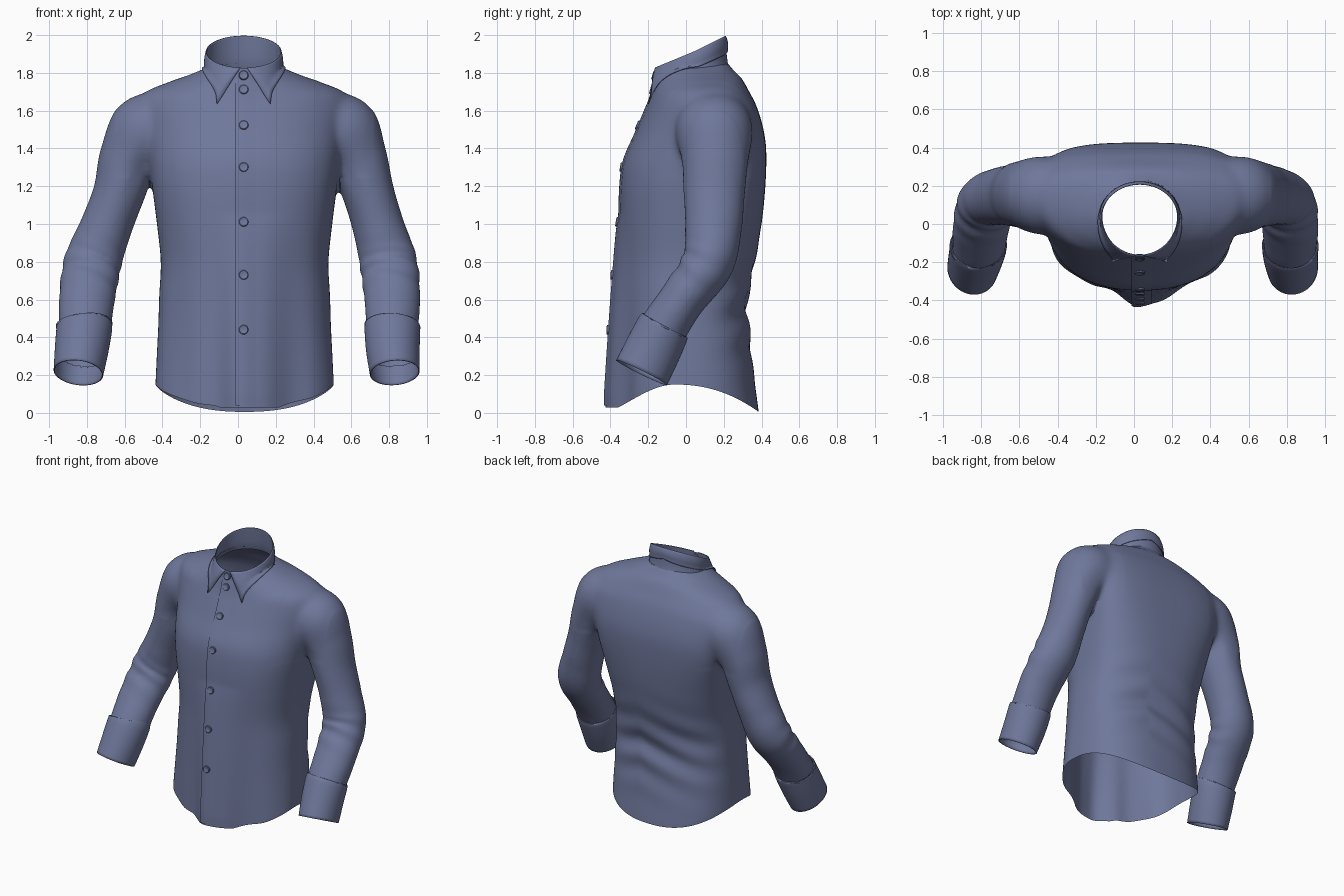
import bpy, bmesh, math
from mathutils import Vector
from mathutils.bvhtree import BVHTree

if "Cube" in bpy.data.objects:
    bpy.data.objects.remove(bpy.data.objects["Cube"])

cloth = bpy.data.materials.new("slate blue cloth")
cloth.diffuse_color = (0.16, 0.188, 0.33, 1)
cloth.use_nodes = True
cloth.node_tree.nodes["Principled BSDF"].inputs["Base Color"].default_value = cloth.diffuse_color


def make(name, verts, faces):
    me = bpy.data.meshes.new(name)
    me.from_pydata([tuple(v) for v in verts], [], faces)
    me.materials.append(cloth)
    ob = bpy.data.objects.new(name, me)
    bpy.context.collection.objects.link(ob)
    return ob


def grid(rows, closed=True, caps=False):
    n = len(rows[0])
    verts = [p for r in rows for p in r]
    faces = []
    for i in range(len(rows) - 1):
        for j in range(n if closed else n - 1):
            k = (j + 1) % n
            faces.append((i * n + j, i * n + k, (i + 1) * n + k, (i + 1) * n + j))
    if caps:
        faces += [tuple(range(n))[::-1], tuple(range(len(verts) - n, len(verts)))]
    return verts, faces


def spline(keys, steps):
    """Smooth interpolation through key tuples."""
    out, m = [], len(keys) - 1
    for s in range(m * steps + 1):
        i = min(s // steps, m - 1)
        t = s / steps - i
        q = [keys[max(0, min(m, i + k))] for k in (-1, 0, 1, 2)]
        out.append([0.5 * (2 * b + (c - a) * t + (2 * a - 5 * b + 4 * c - d) * t * t
                    + (3 * b - a - 3 * c + d) * t ** 3) for a, b, c, d in zip(*q)])
    return out


def gauss(v, c, w):
    return math.exp(-((v - c) / w) ** 2)


def ramp(v, a, b):
    return max(0, min(1, (v - a) / (b - a)))


CX = 0.035
# Torso rings: half width, side y, side z, front y, front z, back y, back z
torso_keys = [
    (.472, -.06, .15, -.35, .025, .385, .005), (.465, -.04, .30, -.35, .22, .36, .20),
    (.457, -.02, .46, -.35, .42, .335, .42), (.452, 0, .62, -.35, .60, .325, .60),
    (.444, .02, .80, -.35, .80, .365, .80), (.464, .04, 1.0, -.35, 1.0, .40, 1.0),
    (.49, .06, 1.2, -.345, 1.2, .42, 1.2), (.515, .10, 1.36, -.325, 1.34, .425, 1.38),
    (.54, .12, 1.5, -.265, 1.48, .41, 1.5), (.56, .13, 1.61, -.215, 1.6, .375, 1.62),
    (.53, .13, 1.695, -.19, 1.66, .335, 1.70), (.42, .12, 1.745, -.175, 1.71, .295, 1.77),
    (.30, .09, 1.787, -.165, 1.75, .255, 1.81), (.195, .05, 1.83, -.155, 1.78, .215, 1.86)]


def torso_row(k, n=128):
    a, ys, zs, yf, zf, yb, zb = k
    back = .7 - .31 * gauss(zs, 1.35, .35)                # squarer back
    back += (1 - back) * ramp(zs, 1.6, 1.8)
    chest = .88 - .10 * gauss(zs, 1.15, .3) + .12 * ramp(zs, 1.3, 1.6)
    row = []
    for j in range(n):
        th = 2 * math.pi * j / n
        c, s = math.cos(th), math.sin(th)
        flat = back if s > 0 else chest
        x = CX + a * math.copysign(abs(c) ** (0.5 + 0.5 * flat), c)
        if s > 0:
            y, z = ys + (yb - ys) * s ** flat, zs + (zb - zs) * s * s
            # drapery folds across the lower back
            y += .012 * s * gauss(z, .55, .25) * math.sin(30 * z + 9 * abs(x - .15))
        else:
            y, z = ys + (yf - ys) * abs(s) ** flat, zs + (zf - zs) * s * s
            # front hangs forward in a soft central fold
            low = ramp(z, 1.05, .1) ** .75
            y -= low * -s * (.075 * math.exp(-abs((x - .06) / .145) ** 3) + .006 * math.cos(30 * x))
        row.append(Vector((x, y, z)))
    return row


torso = [torso_row(k) for k in spline(torso_keys, 7)]
body = BVHTree.FromPolygons(*grid(torso))


def depth(p):
    loc, nor, _, _ = body.find_nearest(p)
    return (p - loc).dot(nor), loc, nor


# Sleeve path: right x, left x, y, z, lateral radius, depth radius
sleeve_keys = [
    (.45, -.38, .14, 1.56, .165, .19), (.55, -.485, .15, 1.48, .205, .205),
    (.635, -.58, .155, 1.34, .158, .178), (.69, -.63, .15, 1.165, .137, .162),
    (.745, -.70, .145, .98, .137, .15), (.797, -.77, .115, .79, .152, .137),
    (.817, -.80, -.02, .60, .147, .122), (.817, -.813, -.125, .44, .136, .128),
    (.828, -.843, -.205, .285, .12, .13)]
cuff_keys = [(.817, -.813, -.113, .465, .143, .132), (.817, -.814, -.123, .445, .147, .142),
             (.82, -.828, -.175, .335, .142, .148), (.83, -.845, -.235, .213, .132, .150)]


def tube(keys, side, steps, wrinkles):
    path = spline([(k[side],) + k[2:] for k in keys], steps)
    pts = [Vector(p[:3]) for p in path]
    rows = []
    for i, p in enumerate(path):
        t = (pts[min(i + 1, len(pts) - 1)] - pts[max(i - 1, 0)]).normalized()
        d = (Vector((0, 1, 0)) - t * t.y).normalized()
        w = t.cross(d)
        row = []
        for j in range(56):
            th = 2 * math.pi * j / 56
            c, s = math.cos(th), math.sin(th)
            f = 1.0
            if wrinkles:                                  # elbow and armpit creases
                inner = 0.5 - 0.5 * c * (1 if side == 0 else -1)
                f += .06 * gauss(p[2], .74, .10) * (.5 - .5 * s) * math.sin(62 * p[2] + 2 * c - 1)
                f += .03 * gauss(p[2], 1.3, .12) * inner * math.sin(7 * th)
            row.append(pts[i] + (w * p[3] * c + d * p[4] * s) * f)
        rows.append(row)
    return rows[::-1]


# Shirt body and sleeves: closed solids fused by a voxel remesh, then cut open
skirt = [Vector((p.x, p.y, -.1)) for p in torso[0]]
solids = [grid([skirt] + torso, caps=True)]
for side, label in ((0, "left"), (1, "right")):
    solids.append(grid(tube(sleeve_keys, side, 10, True), caps=True))
    cuff = make(label + "_cuff", *grid(tube(cuff_keys, side, 5, False)))
    cuff.modifiers.new("thickness", "SOLIDIFY").thickness = .006
verts, faces = [], []
for v, f in solids:
    faces += [tuple(i + len(verts) for i in q) for q in f]
    verts += v
shirt = make("shirt_body", verts, faces)
rem = shirt.modifiers.new("fuse", "REMESH")
rem.mode, rem.voxel_size = "VOXEL", .012
fused = bpy.data.meshes.new_from_object(shirt.evaluated_get(bpy.context.evaluated_depsgraph_get()))
shirt.modifiers.clear()
shirt.data = fused
fused.materials.clear()
fused.materials.append(cloth)


def hem(y):
    r = ramp(y, -.06, -.36) if y < -.06 else 0
    b = ramp(y, -.06, .385)
    return .15 - .122 * r * r * (2.2 - 1.2 * r) ** .6 - .145 * b ** 2.2


bm = bmesh.new()
bm.from_mesh(fused)
for rounds, region in ((3, lambda c: True),               # soften the armhole joins
                       (20, lambda c: .38 < abs(c.x - CX) < .68 and c.z > 1.25)):
    vs = [v for v in bm.verts if region(v.co)]
    for _ in range(rounds):
        bmesh.ops.smooth_vert(bm, verts=vs, factor=.5, use_axis_x=True, use_axis_y=True, use_axis_z=True)
for v in bm.verts:                                        # curved hem cut
    v.co.z -= hem(v.co.y)
bmesh.ops.bisect_plane(bm, geom=bm.verts[:] + bm.edges[:] + bm.faces[:], plane_co=(0, 0, 0),
                       plane_no=(0, 0, 1), clear_inner=True)
for v in bm.verts:
    v.co.z += hem(v.co.y)
wrists = []
for side in (0, 1):
    a, b = sleeve_keys[-2], sleeve_keys[-1]
    end = Vector((b[side], b[2], b[3]))
    wrists.append((end, (end - Vector((a[side], a[2], a[3]))).normalized()))


def opening(c):
    if c.z > 1.7 and ((c.x - CX) / .205) ** 2 + ((c.y - .03) / .195) ** 2 < 1:
        return True
    return any((c - e).length < .2 and (c - e).dot(t) > -.02 for e, t in wrists)


bmesh.ops.delete(bm, geom=[f for f in bm.faces if opening(f.calc_center_median())], context="FACES")
bm.to_mesh(fused)
bm.free()


# Collar stand: ring rising from the neckline
def neck_point(phi, a, yc, rf, rb, zf, zb):
    """phi = 0 at the front, pi at the back."""
    c = math.cos(phi)
    return Vector((CX - .005 + a * math.sin(phi), yc - c * (rf if c > 0 else rb),
                   zf + (zb - zf) * (1 - c) / 2))


stand = []
for i in range(6):
    t = i / 5
    stand.append([neck_point(2 * math.pi * j / 96, .215 - .018 * t ** .5, .04, .212 - .012 * t ** .5,
                             .190 - .022 * t ** .5, 1.745 + .08 * t, 1.825 + .165 * t) for j in range(96)])
make("collar_stand", *grid(stand))

# Collar fall: folded down leaf, ending in two long points
fall, M = [], 100
for i in range(9):
    t = i / 8
    row = []
    for j in range(M + 1):
        u = 2 * j / M - 1                                 # -1, 1 at the points, 0 at the back
        s, sg = 1 - abs(u), (1 if u > 0 else -1)
        pt = math.radians(5 + 175 * s)
        pb = math.radians(41 + 139 * s)
        top = neck_point(sg * pt, .200, .04, .205, .170, 1.828, 1.997)
        low = neck_point(sg * pb, .214, .035, .30, .188, 0, 0)
        low.z = 1.632 + .288 * s ** .42
        p = top.lerp(low, t)
        p += Vector((p.x - CX, p.y - .03, 0)).normalized() * .006 * math.sin(math.pi * min(1, t * 1.2))
        if t > .2:
            h, loc, nor = depth(p)
            if h < .011:                                  # rest on the cloth below
                p = loc + nor * .011
        row.append(p)
    fall.append(row)
collar = make("collar_fall", *grid(fall, False))
collar.modifiers.new("thickness", "SOLIDIFY").thickness = .005


def front(x, z):
    return body.ray_cast(Vector((x, -1, z)), Vector((0, 1, 0)))[:2]


# Button placket: raised overlapping edge that fades into the front
strip = []
for i in range(71):
    z = .04 + (1.765 - .04) * i / 70
    strip.append([front(x, z)[0] - Vector((0, lift, 0)) for x, lift in (
        (-.0125, .001), (-.012, .009), (.0, .009), (.03, .007), (.06, .004), (.095, .001))])
make("button_placket", *grid(strip, False))

# Buttons with a dished face
for n, z in enumerate((1.785, 1.71, 1.52, 1.30, 1.01, .73, .44)):
    loc, nor = front(.03, min(z, 1.755))
    loc.z = z
    q = nor.to_track_quat("Z", "Y")
    rows = []
    for r, h in ((.025, .0), (.025, .012), (.022, .015), (.017, .013), (.0005, .012)):
        rows.append([loc + q @ Vector((r * math.cos(a * math.pi / 12), r * math.sin(a * math.pi / 12), h))
                     for a in range(24)])
    make("button_%d" % (n + 1), *grid(rows))

# Smooth shading that keeps real edges crisp
bpy.ops.object.select_all(action="SELECT")
bpy.context.view_layer.objects.active = shirt
bpy.ops.object.shade_smooth_by_angle(angle=math.radians(40))
